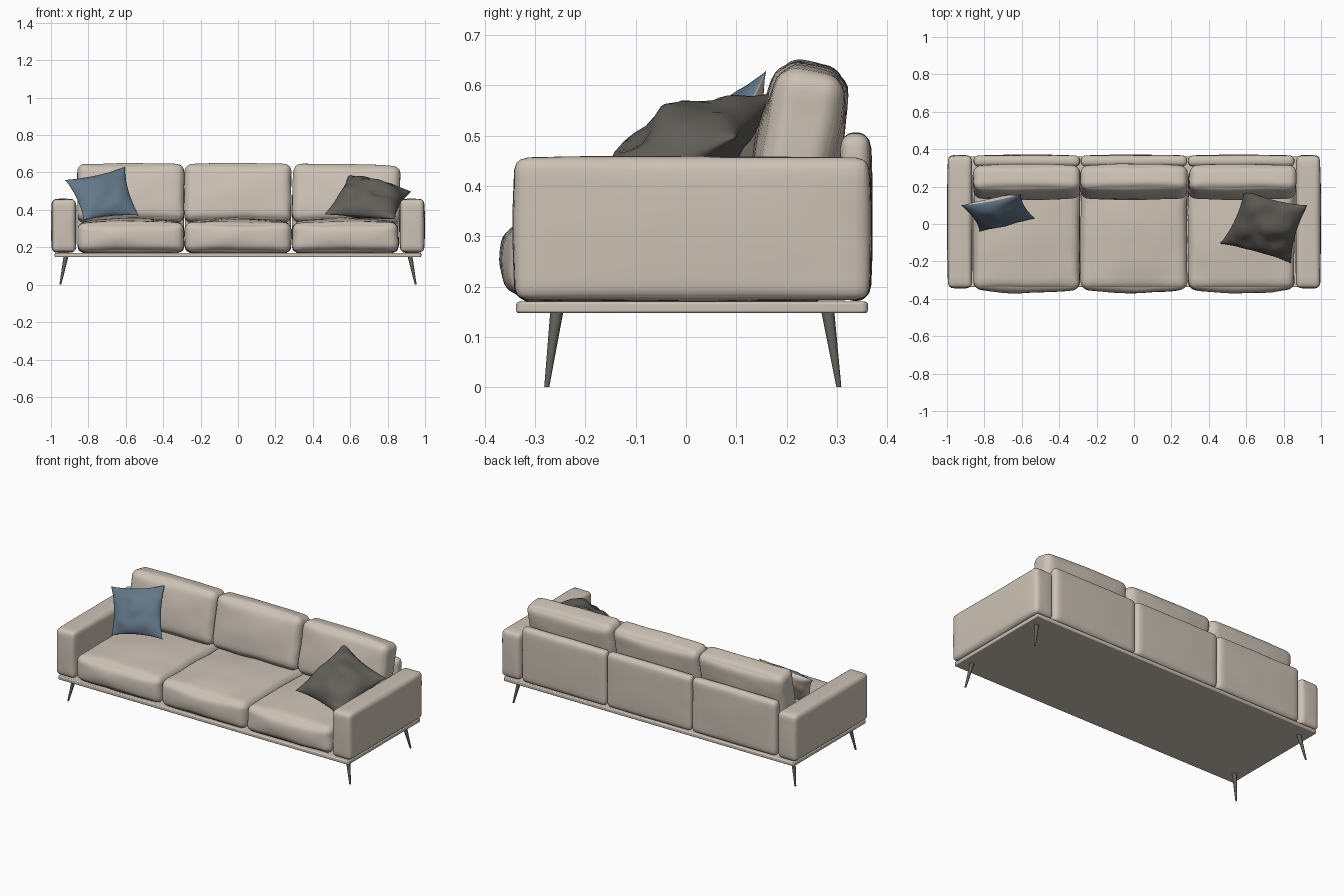
import bpy, bmesh, math
from mathutils import Vector, Matrix, noise

if "Cube" in bpy.data.objects:
    bpy.data.objects.remove(bpy.data.objects["Cube"])


def material(name, rgb):
    m = bpy.data.materials.new(name)
    m.diffuse_color = (*rgb, 1)
    m.use_nodes = True
    m.node_tree.nodes["Principled BSDF"].inputs["Base Color"].default_value = m.diffuse_color
    return m


BEIGE = material("beige fabric", (0.61, 0.54, 0.465))
GREY = material("dark grey", (0.12, 0.115, 0.10))
BLUE = material("slate blue", (0.125, 0.185, 0.25))


def finish(bm, name, *mats):
    me = bpy.data.meshes.new(name)
    bmesh.ops.recalc_face_normals(bm, faces=bm.faces)
    bm.to_mesh(me)
    bm.free()
    me.shade_smooth()
    for m in mats:
        me.materials.append(m)
    ob = bpy.data.objects.new(name, me)
    bpy.context.collection.objects.link(ob)
    return ob


def cushion(name, centre, half, r, bulge=(0, 0, 0), wrinkle=0.0, rot=(0, 0, 0), n=16):
    """Rounded box with crowned faces and faint wrinkles."""
    bm = bmesh.new()
    bmesh.ops.create_cube(bm, size=2)
    bmesh.ops.subdivide_edges(bm, edges=bm.edges[:], cuts=n - 1, use_grid_fill=True)
    turn = Matrix.Rotation(rot[2], 3, 'Z') @ Matrix.Rotation(rot[1], 3, 'Y') @ Matrix.Rotation(rot[0], 3, 'X')
    for v in bm.verts:
        t = [math.sin(c * math.pi / 2) for c in v.co]      # denser near the edges
        p = Vector([t[i] * half[i] for i in range(3)])
        inner = Vector([max(r - half[i], min(half[i] - r, p[i])) for i in range(3)])
        d = p - inner
        p = inner + d.normalized() * r
        for i in range(3):
            a, b = t[i - 1], t[i - 2]
            p[i] += t[i] * bulge[i] * (1 - a * a) * (1 - b * b)
        w = Vector(centre) + p
        p += noise.noise_vector(Vector((w.x * 8, w.y * 8, w.z * 12))) * wrinkle
        v.co = turn @ p + Vector(centre)
    return finish(bm, name, BEIGE)


def pillow(name, tl, tr, br, bl, front, back, mats, n=20):
    """Throw pillow stretched between four corners."""
    tl, tr, br, bl = map(Vector, (tl, tr, br, bl))
    normal = (tr + br - tl - bl).cross(tl + tr - bl - br).normalized()
    bm = bmesh.new()
    for side, depth in ((0, front), (1, -back)):
        rows = []
        for j in range(n + 1):
            row = []
            for i in range(n + 1):
                u = math.sin((i / n - 0.5) * math.pi)
                v = math.sin((j / n - 0.5) * math.pi)
                fat = (max(0, 1 - u * u) * max(0, 1 - v * v)) ** 0.6
                a = u * (1 - 0.11 * (1 - v * v) * u * u)    # sides drawn in
                b = v * (1 - 0.11 * (1 - u * u) * v * v)
                s, t = (a + 1) / 2, (b + 1) / 2
                p = bl.lerp(br, s).lerp(tl.lerp(tr, s), t)
                fold = 1 + 0.35 * noise.noise(Vector((u * 2.2 + tl.x * 9, v * 2.2, side * 5)))
                row.append(bm.verts.new(p + normal * depth * fat * fold))
            rows.append(row)
        for j in range(n):
            for i in range(n):
                f = bm.faces.new((rows[j][i], rows[j][i + 1], rows[j + 1][i + 1], rows[j + 1][i]))
                f.material_index = side
    bmesh.ops.remove_doubles(bm, verts=bm.verts, dist=0.0004)
    return finish(bm, name, *mats)


# base slab
bm = bmesh.new()
bmesh.ops.create_cube(bm, size=1)
for v in bm.verts:
    v.co = Vector((v.co.x * 1.96, v.co.y * 0.70 + 0.012, v.co.z * 0.023 + 0.1585))
bmesh.ops.bevel(bm, geom=[e for e in bm.edges if abs(e.verts[0].co.z - e.verts[1].co.z) > 0.01],
                offset=0.012, segments=4, profile=0.5, affect='EDGES')
base = finish(bm, "base_slab", BEIGE)
bev = base.modifiers.new("soft edge", 'BEVEL')
bev.width, bev.segments, bev.limit_method = 0.006, 3, 'ANGLE'
bev.harden_normals = True

# splayed tapered legs
for sx, side in ((-1, "left"), (1, "right")):
    for end, ytop, ybot in (("front", -0.257, -0.277), ("back", 0.282, 0.304)):
        bm = bmesh.new()
        bmesh.ops.create_cone(bm, cap_ends=True, segments=16, radius1=0.005, radius2=0.013, depth=0.15)
        for v in bm.verts:
            k = v.co.z / 0.15 + 0.5
            v.co += Vector((sx * (0.95 - 0.03 * k), ybot + (ytop - ybot) * k, 0.075))
        leg = finish(bm, f"{end}_{side}_leg", GREY)
        for p in leg.data.polygons:
            p.use_smooth = abs(p.normal.z) < 0.8

    # arm
    cushion(f"{side}_arm", (sx * 0.931, 0.012, 0.315), (0.0635, 0.352, 0.141), 0.024,
            (0.0055, 0.005, 0.004), 0.0015)

# three bays of seat, back panel and back cushion
for i, side in enumerate(("left", "middle", "right")):
    x = (i - 1) * 0.573
    cushion(f"{side}_seat", (x, -0.03, 0.253), (0.284, 0.318, 0.079), 0.04,
            (0, 0.022, 0.024), 0.005, n=20)
    cushion(f"{side}_back_panel", (x, 0.337, 0.339), (0.284, 0.029, 0.165), 0.025,
            (0, 0.005, 0.002), 0.0015)
    cushion(f"{side}_back_cushion", (x + (0.006 if i == 2 else 0), 0.225, 0.488 - (0.006 if i == 2 else 0)),
            (0.286, 0.068, 0.155), 0.042, (0, 0.018, 0.005), 0.004,
            (-0.19, 0.022 if i == 2 else 0, 0), n=20)

# throw pillows
pillow("blue_pillow", (-0.925, 0.10, 0.56), (-0.605, 0.16, 0.63), (-0.53, 0.03, 0.37),
       (-0.825, -0.04, 0.345), 0.05, 0.06, (BLUE, BEIGE))
pillow("grey_pillow", (0.59, 0.182, 0.588), (0.927, 0.10, 0.498), (0.84, -0.21, 0.35),
       (0.46, -0.105, 0.375), 0.095, 0.06, (GREY, GREY))
